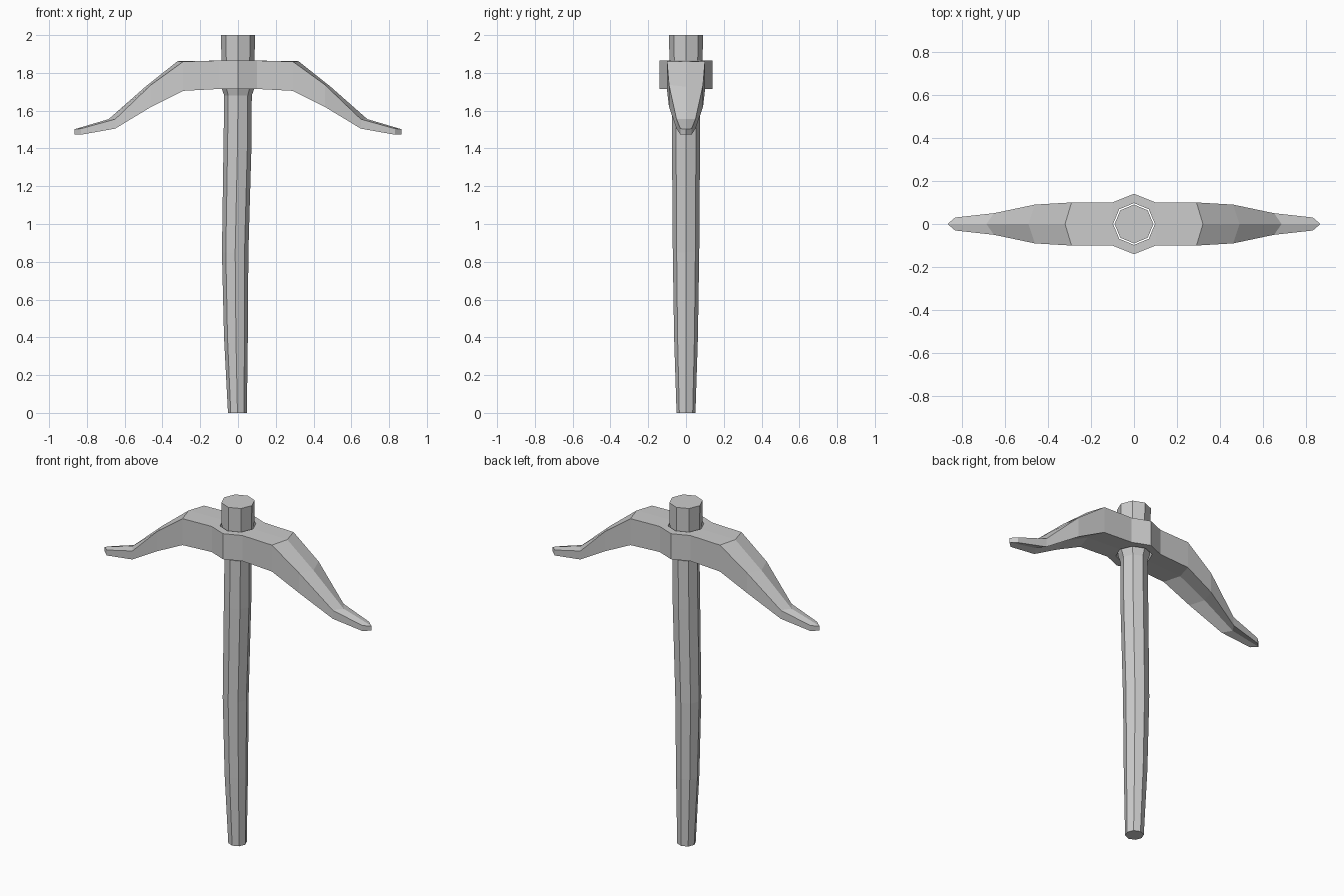
import bpy
from math import sin, cos, pi

if "Cube" in bpy.data.objects:
    bpy.data.objects.remove(bpy.data.objects["Cube"])


def make_object(name, verts, faces):
    mesh = bpy.data.meshes.new(name)
    mesh.from_pydata(verts, [], faces)
    mesh.update()
    ob = bpy.data.objects.new(name, mesh)
    bpy.context.collection.objects.link(ob)
    return ob


def bridge(rings, n):
    return [(r * n + i, r * n + (i + 1) % n, (r + 1) * n + (i + 1) % n, (r + 1) * n + i)
            for r in range(rings - 1) for i in range(n)]


def octagon_loft(name, rings):
    verts = [(cx + r * cos(i * pi / 4), r * sin(i * pi / 4), z)
             for z, r, cx in rings for i in range(8)]
    last = (len(rings) - 1) * 8
    caps = [tuple(range(7, -1, -1)), tuple(range(last, last + 8))]
    return make_object(name, verts, bridge(len(rings), 8) + caps)


# Slightly bowed eight-sided handle: z, radius, x offset
octagon_loft("handle", [(0, .05, -.003), (.4, .063, -.011), (.85, .07, -.015),
                        (1.4, .074, -.003), (1.68, .073, 0), (1.715, .085, 0),
                        (2, .09, 0)])

# Head half: x, half width, bottom z, edge top z, ridge x, ridge top z
half = [(.10, .10, 1.715, 1.865, .10, 1.865),
        (.29, .10, 1.705, 1.860, .32, 1.862),
        (.46, .09, 1.620, 1.737, .49, 1.727),
        (.65, .05, 1.505, 1.555, .685, 1.555),
        (.83, .03, 1.473, 1.505, .865, 1.502)]
middle = (0, .14, 1.715, 1.865, 0, 1.865)
left = [(-x, w, b, t, -rx, rt) for x, w, b, t, rx, rt in reversed(half)]
stations = left + [middle] + half
verts = []
for x, w, b, t, rx, rt in stations:
    verts += [(x, -w, b), (rx, 0, b + .002), (x, w, b), (x, w, t), (rx, 0, rt), (x, -w, t)]
e = (len(stations) - 1) * 6
caps = [(0, 5, 4, 1), (1, 4, 3, 2), (e, e + 1, e + 4, e + 5), (e + 1, e + 2, e + 3, e + 4)]
faces = [tuple(reversed(f)) for f in bridge(len(stations), 6)]
head = make_object("pick_head", verts, [tuple(reversed(f)) for f in faces] + caps)

# Consistent outward normals
import bmesh
for ob in list(bpy.context.collection.objects):
    bm = bmesh.new()
    bm.from_mesh(ob.data)
    bmesh.ops.recalc_face_normals(bm, faces=bm.faces)
    bm.to_mesh(ob.data)
    bm.free()

# Eye hole through the head
cutter = octagon_loft("eye_cutter", [(1.6, .097, 0), (1.95, .097, 0)])
cutter.hide_render = True
cutter.hide_set(True)
cut = head.modifiers.new("eye", 'BOOLEAN')
cut.object = cutter
cut.operation = 'DIFFERENCE'
cut.solver = 'EXACT'
